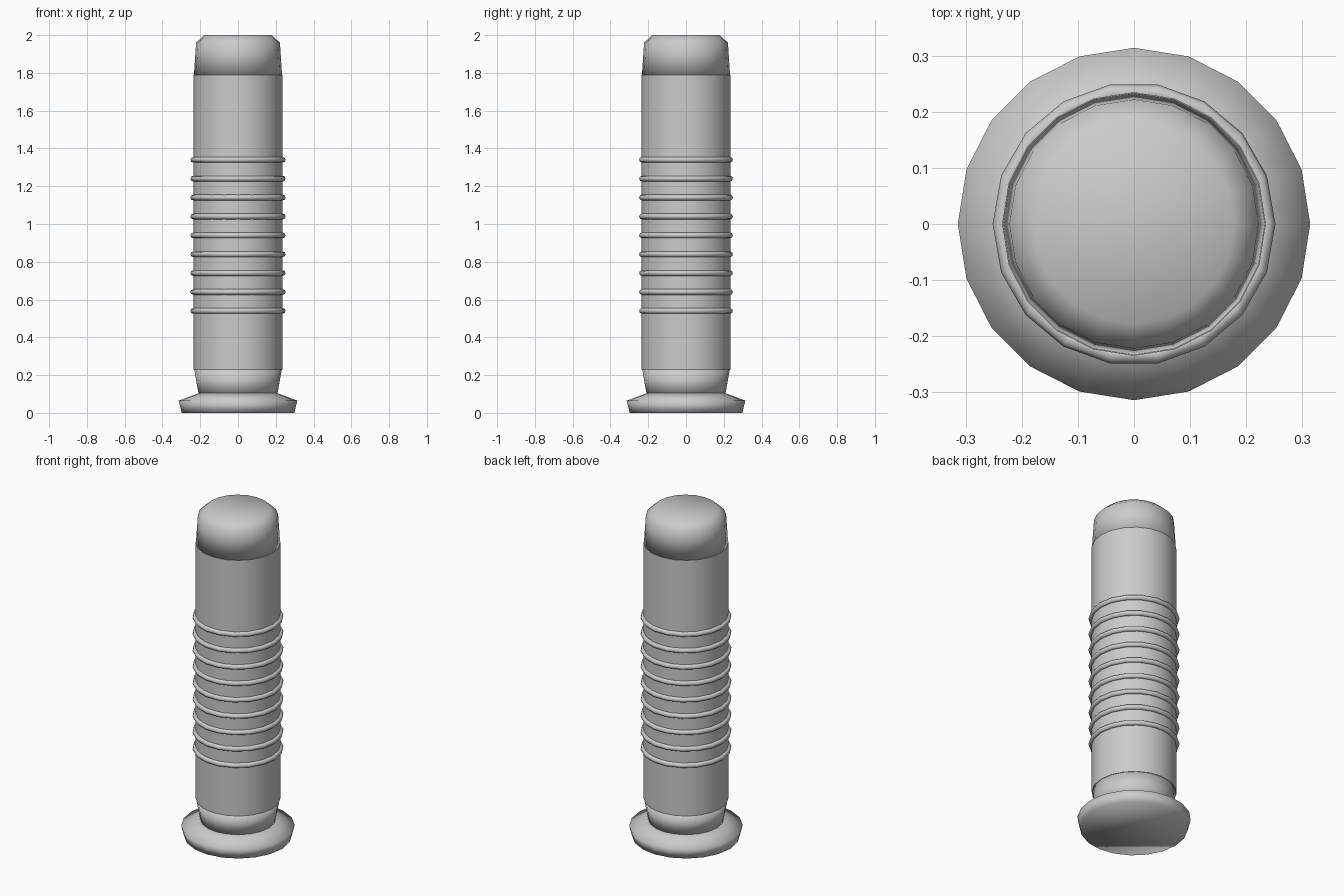
import bpy
import bmesh
from math import cos, sin, pi

if "Cube" in bpy.data.objects:
    bpy.data.objects.remove(bpy.data.objects["Cube"])


def lathe(name, profile, sides=20):
    """Closed, capped solid of revolution from (radius, z) pairs, bottom to top."""
    bm = bmesh.new()
    rows = [[bm.verts.new((r * cos(2 * pi * i / sides), r * sin(2 * pi * i / sides), z))
             for i in range(sides)] for r, z in profile]
    for low, high in zip(rows, rows[1:]):
        for i in range(sides):
            j = (i + 1) % sides
            bm.faces.new((low[i], low[j], high[j], high[i]))
    bm.faces.new(rows[0][::-1])
    bm.faces.new(rows[-1])
    for face in bm.faces:
        face.smooth = True
    mesh = bpy.data.meshes.new(name)
    bm.to_mesh(mesh)
    bm.free()
    obj = bpy.data.objects.new(name, mesh)
    bpy.context.collection.objects.link(obj)
    return obj


# Flared foot, tapered neck, main grip tube and rounded end cap
lathe("foot_flange", [(0.298, 0), (0.314, 0.065), (0.207, 0.105)])
lathe("neck", [(0.207, 0.09), (0.232, 0.23)])
tube = lathe("grip_tube", [(0.235, 0.23), (0.235, 1.79)])
tube.data.polygons[-1].use_smooth = False
tube.data.polygons[-2].use_smooth = False
for edge in tube.data.edges:
    z0, z1 = (tube.data.vertices[v].co.z for v in edge.vertices)
    edge.use_edge_sharp = abs(z0 - z1) < 1e-4
lathe("end_cap", [(0.233, 1.79), (0.222, 1.96), (0.178, 2.0)])

# Nine evenly spaced grip rings
for n in range(9):
    bpy.ops.mesh.primitive_torus_add(location=(0, 0, 0.54 + 0.1 * n),
                                     major_segments=18, minor_segments=8,
                                     major_radius=0.237, minor_radius=0.015)
    bpy.context.object.name = f"grip_ring_{n + 1}"
    bpy.ops.object.shade_smooth()
